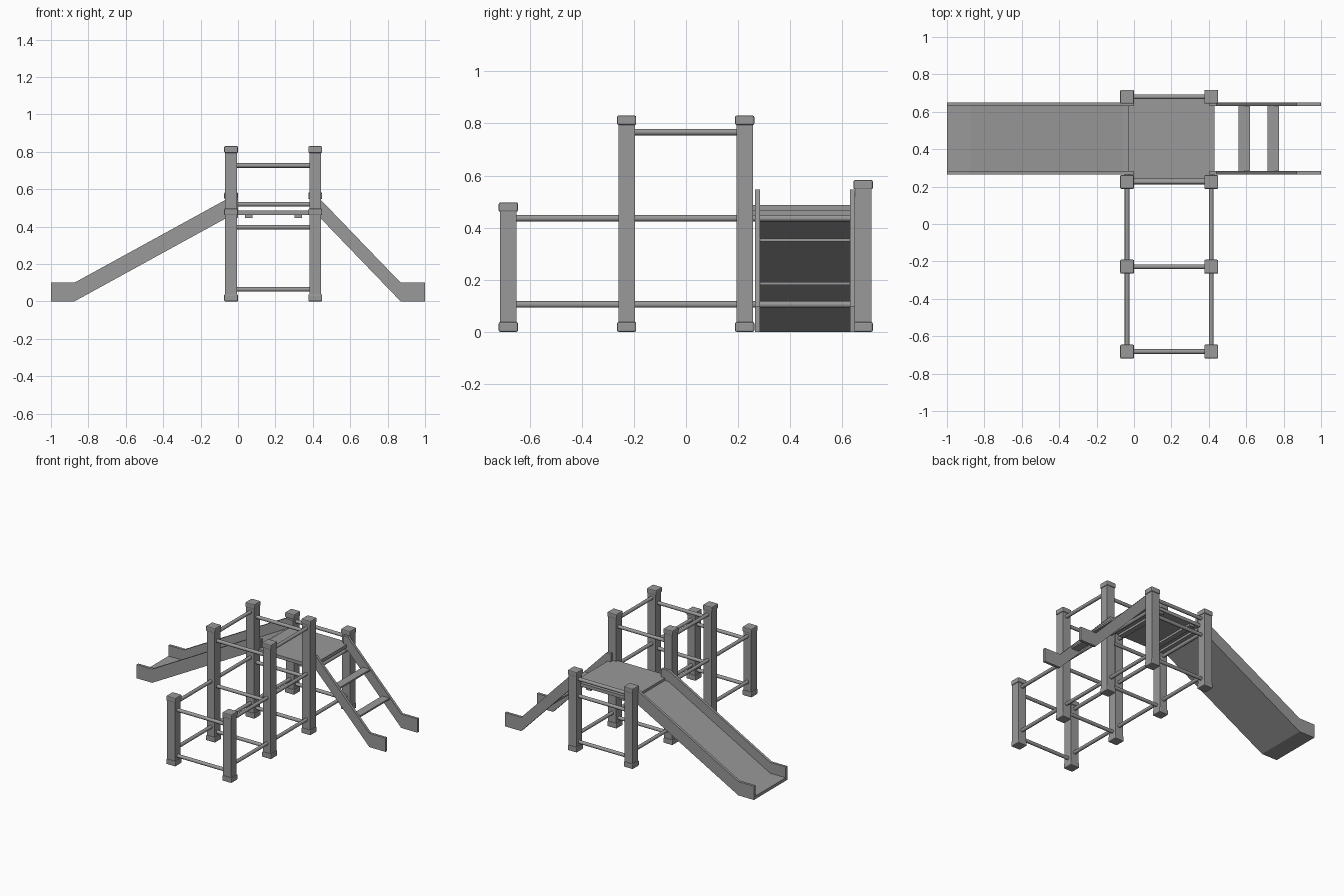
import bpy
import bmesh
import math
from mathutils import Matrix, Vector

default_cube = bpy.data.objects.get("Cube")
if default_cube:
    bpy.data.objects.remove(default_cube, do_unlink=True)

# One plain grey for the whole frame
GREY = (0.32, 0.32, 0.32, 1.0)
grey = bpy.data.materials.new("grey")
grey.use_nodes = True
grey.diffuse_color = GREY
shader = next(n for n in grey.node_tree.nodes if n.type == 'BSDF_PRINCIPLED')
shader.inputs["Base Color"].default_value = GREY


def finish(name, bm):
    bmesh.ops.recalc_face_normals(bm, faces=bm.faces)
    mesh = bpy.data.meshes.new(name)
    bm.to_mesh(mesh)
    bm.free()
    mesh.materials.append(grey)
    obj = bpy.data.objects.new(name, mesh)
    bpy.context.collection.objects.link(obj)
    return obj


def box(name, low, high, bevel=0):
    low, high = Vector(low), Vector(high)
    bm = bmesh.new()
    bmesh.ops.create_cube(bm, size=1)
    bmesh.ops.scale(bm, vec=high - low, verts=bm.verts)
    bmesh.ops.translate(bm, vec=(low + high) / 2, verts=bm.verts)
    if bevel:
        bmesh.ops.bevel(bm, geom=bm.edges[:], offset=bevel, segments=2,
                        profile=0.5, affect='EDGES')
    return finish(name, bm)


def rail(name, start, end, radius=0.0125):
    start, end = Vector(start), Vector(end)
    span = end - start
    bm = bmesh.new()
    turn = span.to_track_quat('Z', 'Y').to_matrix().to_4x4()
    bmesh.ops.create_cone(bm, cap_ends=True, segments=16, radius1=radius,
                          radius2=radius, depth=span.length,
                          matrix=Matrix.Translation((start + end) / 2) @ turn)
    for face in bm.faces:
        face.smooth = len(face.verts) == 4
    return finish(name, bm)


def side_profile(name, outline, y_low, y_high):
    # Extrude an x-z outline along y
    bm = bmesh.new()
    face = bm.faces.new([bm.verts.new((x, y_low, z)) for x, z in outline])
    grown = bmesh.ops.extrude_face_region(bm, geom=[face])["geom"]
    moved = [v for v in grown if isinstance(v, bmesh.types.BMVert)]
    bmesh.ops.translate(bm, vec=(0, y_high - y_low, 0), verts=moved)
    return finish(name, bm)


def band(path, height):
    # Closed outline of a path thickened straight upwards
    return path + [(x, z + height) for x, z in reversed(path)]


COLUMNS = {"right": -0.037, "left": 0.413}
ROWS = [(-0.682, 0.497), (-0.228, 0.83), (0.225, 0.83), (0.68, 0.583)]
POST, CAP = 0.032, 0.037

# Posts with caps and feet
for side, x in COLUMNS.items():
    for i, (y, top) in enumerate(ROWS, 1):
        box(f"post_{side}_{i}", (x - POST, y - POST, 0.01),
            (x + POST, y + POST, top - 0.01))
        for part, low, high in (("foot", 0, 0.038), ("cap", top - 0.036, top)):
            box(f"{part}_{side}_{i}", (x - CAP, y - CAP, low),
                (x + CAP, y + CAP, high), 0.006)

# Cross rails in each row
for i, (y, top) in enumerate(ROWS, 1):
    heights = [0.065, 0.397]
    if top > 0.8:
        heights.append(0.727)
    elif top > 0.5:
        heights.append(0.52)
    for z in heights:
        rail(f"cross_rail_{i}", (COLUMNS["right"], y, z), (COLUMNS["left"], y, z))

# Long rails between the rows
for side, x in COLUMNS.items():
    for i in range(len(ROWS) - 1):
        heights = [0.105, 0.436] + ([0.767] if i == 1 else [])
        for z in heights:
            rail(f"long_rail_{side}_{i + 1}", (x, ROWS[i][0], z),
                 (x, ROWS[i + 1][0], z))

# Deck and its bearers
box("deck", (-0.03, 0.24, 0.463), (0.43, 0.668, 0.487))
for x in (0.058, 0.322):
    box("deck_bearer", (x - 0.02, 0.25, 0.447), (x + 0.02, 0.66, 0.463))

# Slide bed and walls, ladder stringers
slide_path = [(-1, 0), (-0.875, 0), (-0.06, 0.447), (0, 0.447)]
ladder_path = [(0.405, 0.446), (0.44, 0.446), (0.87, 0), (1, 0)]
SIDES = [(0.265, 0.284), (0.63, 0.649)]
side_profile("slide_bed", band(slide_path, 0.022), SIDES[0][1], SIDES[1][0])
for low, high in SIDES:
    side_profile("slide_wall", band(slide_path, 0.1), low, high)
    side_profile("ladder_stringer", band(ladder_path, 0.1), low, high)

# Flat ladder treads
for x, z in ((0.59, 0.353), (0.745, 0.185)):
    box("ladder_tread", (x - 0.03, SIDES[0][1], z - 0.006),
        (x + 0.03, SIDES[1][0], z + 0.006))
